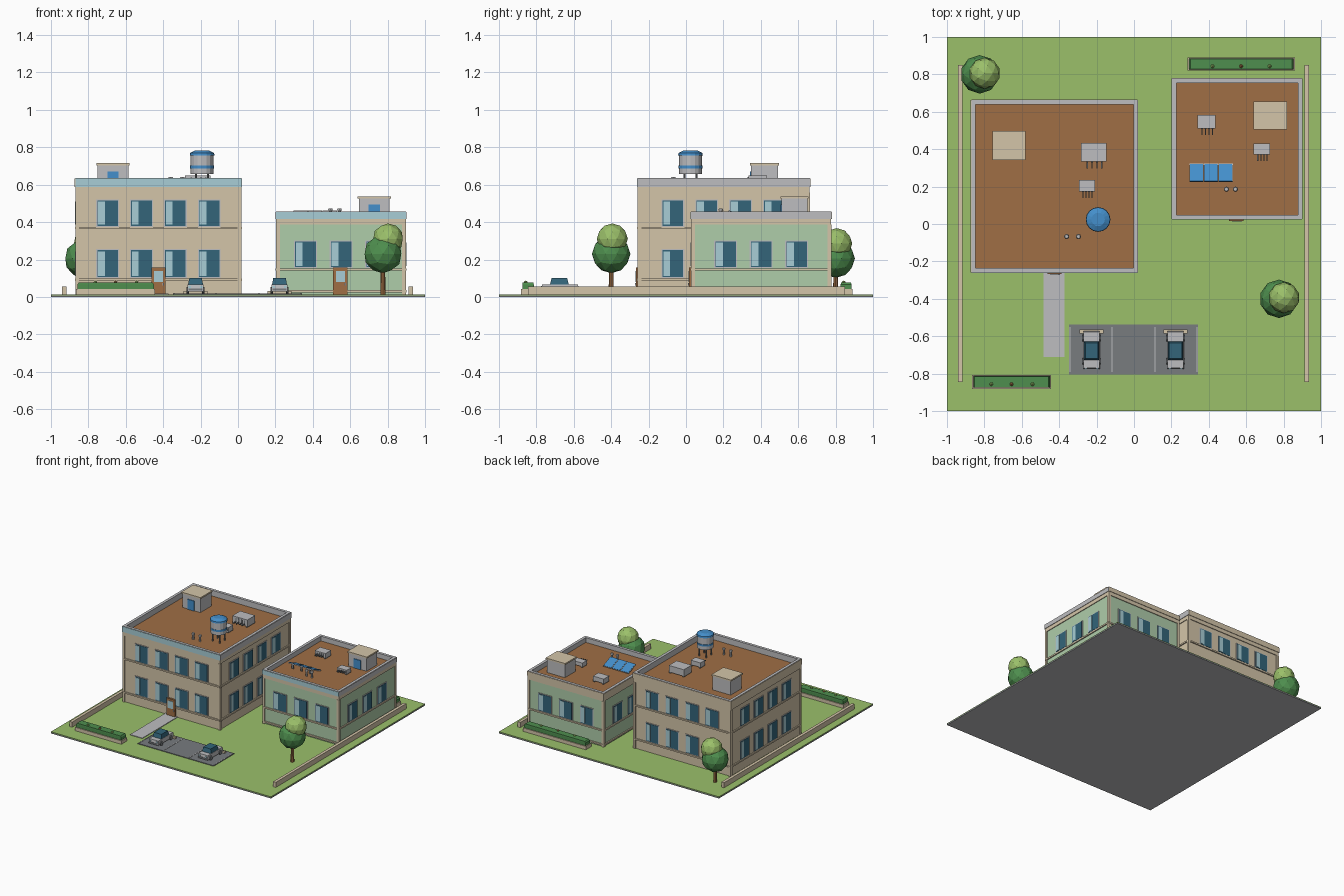
import bpy, bmesh, math
from mathutils import Matrix

if "Cube" in bpy.data.objects:
    bpy.data.objects.remove(bpy.data.objects["Cube"])

# Palette (sRGB 0-255, stored as linear)
PALETTE = {
    "grass": (155, 192, 106), "asphalt": (120, 124, 127), "tan": (212, 197, 169),
    "brown": (160, 111, 69), "sage": (175, 205, 170), "dark_glass": (51, 101, 122),
    "pale_blue": (168, 206, 214), "grey": (190, 190, 192), "blue": (68, 143, 203),
    "leaf": (78, 142, 78),
}
NAMES = list(PALETTE)
MATS = []
for key, rgb in PALETTE.items():
    lin = [((c / 255 + 0.055) / 1.055) ** 2.4 for c in rgb] + [1]
    m = bpy.data.materials.new(key)
    m.use_nodes = True
    m.diffuse_color = lin
    m.node_tree.nodes["Principled BSDF"].inputs["Base Color"].default_value = lin
    MATS.append(m)


class Part:
    """Collects simple solids into one named object."""
    def __init__(self, name):
        self.name, self.bm, self.used = name, bmesh.new(), []

    def paint(self, verts, mat):
        if mat not in self.used:
            self.used.append(mat)
        for f in {f for v in verts for f in v.link_faces}:
            f.material_index = self.used.index(mat)

    def box(self, x0, x1, y0, y1, z0, z1, mat, frame=Matrix(), taper=1.0):
        mtx = frame @ Matrix.Translation(((x0 + x1) / 2, (y0 + y1) / 2, (z0 + z1) / 2)) \
            @ Matrix.Diagonal((x1 - x0, y1 - y0, z1 - z0, 1))
        verts = bmesh.ops.create_cube(self.bm, size=1)["verts"]
        for v in verts:
            if v.co.z > 0:
                v.co.x *= taper
                v.co.y *= taper
            v.co = mtx @ v.co
        self.paint(verts, mat)

    def tube(self, x, y, z0, z1, r0, r1, mat, n=12, frame=Matrix()):
        mtx = frame @ Matrix.Translation((x, y, (z0 + z1) / 2))
        self.paint(bmesh.ops.create_cone(self.bm, cap_ends=True, segments=n, radius1=r0,
                   radius2=r1, depth=z1 - z0, matrix=mtx)["verts"], mat)

    def ball(self, co, r, mat, sub=2):
        self.paint(bmesh.ops.create_icosphere(self.bm, subdivisions=sub, radius=r,
                   matrix=Matrix.Translation(co))["verts"], mat)

    def done(self):
        me = bpy.data.meshes.new(self.name)
        self.bm.to_mesh(me)
        self.bm.free()
        for k in self.used:
            me.materials.append(MATS[NAMES.index(k)])
        ob = bpy.data.objects.new(self.name, me)
        bpy.context.scene.collection.objects.link(ob)


G = 0.014  # lawn height


def building(name, x0, x1, y0, y1, roof_z, top_z, wall, rows, cols, spacing, ledges):
    cx, cy, hx, hy = (x0 + x1) / 2, (y0 + y1) / 2, (x1 - x0) / 2, (y1 - y0) / 2
    p = Part(name + "_walls")
    p.box(x0, x1, y0, y1, G, roof_z - 0.005, wall)
    p.done()
    p = Part(name + "_roof")
    p.box(x0, x1, y0, y1, roof_z - 0.005, roof_z, "brown")
    p.done()
    trim, win, par = Part(name + "_trim"), Part(name + "_windows"), Part(name + "_parapet")
    # Corner piers
    for sx in (-1, 1):
        for sy in (-1, 1):
            px, py = cx + sx * (hx - 0.0035), cy + sy * (hy - 0.0035)
            trim.box(px - 0.0105, px + 0.0105, py - 0.0105, py + 0.0105, G, roof_z - 0.03, "tan")
    # Each side: ledges, cornice, grey parapet with a facing strip, windows; -y is outward
    for k, facing in enumerate(("pale_blue", "grey", "tan", "tan")):
        w, d = (hx, hy) if k % 2 == 0 else (hy, hx)
        f = Matrix.Translation((cx, cy, 0)) @ Matrix.Rotation(k * math.pi / 2, 4, "Z")
        for z in ledges:
            trim.box(-w, w, -d - 0.009, -d, z - 0.006, z + 0.006, "tan", f)
        trim.box(-w - 0.005, w + 0.005, -d - 0.006, -d, roof_z - 0.03, roof_z, "tan", f)
        inset = 0 if k % 2 == 0 else 0.023
        par.box(-w - 0.007 + inset, w + 0.007 - inset, -d - 0.007, -d + 0.016, roof_z, top_z, "grey", f)
        par.box(-w - 0.007, w + 0.007, -d - 0.01, -d - 0.007, roof_z, top_z - 0.003, facing, f)
        for z0, z1 in rows:
            for i in range(cols):
                u = (i - (cols - 1) / 2) * spacing
                win.box(u - 0.061, u + 0.061, -d - 0.004, -d, z0 - 0.005, z1 + 0.005, "grey", f)
                win.box(u - 0.055, u + 0.055, -d - 0.006, -d, z0, z1, "dark_glass", f)
                win.box(u - 0.051, u - 0.015, -d - 0.008, -d, z0 + 0.006, z1 - 0.006, "pale_blue", f)
    for part in (trim, win, par):
        part.done()


def door(name, x, y):
    p = Part(name)
    p.box(x - 0.038, x + 0.038, y - 0.016, y, G, 0.157, "brown")
    p.box(x - 0.024, x + 0.024, y - 0.019, y, 0.08, 0.14, "pale_blue")
    p.tube(x + 0.026, y - 0.018, 0.06, 0.075, 0.004, 0.004, "grey", 6)
    p.done()


def stair_house(name, x0, x1, y0, y1, z, top):
    p = Part(name)
    p.box(x0 + 0.006, x1 - 0.006, y0 + 0.006, y1 - 0.006, z, top - 0.012, "grey")
    p.box(x0, x1, y0, y1, top - 0.012, top, "tan")
    xm = (x0 + x1) / 2
    p.box(xm - 0.03, xm + 0.03, y0, y0 + 0.006, z, top - 0.045, "blue")
    p.done()


def air_unit(name, x0, x1, y0, y1, z, h):
    p = Part(name)
    p.box(x0, x1, y0, y1, z + 0.008, z + h, "grey")
    for i in range(4):
        x = x0 + (x1 - x0) * (0.25 + 0.19 * i)
        p.box(x - 0.003, x + 0.003, y0 - 0.035, y0, z + 0.02, z + 0.026, "asphalt")
        p.box(x - 0.005, x + 0.005, y0 - 0.003, y0, z + 0.015, z + h - 0.01, "asphalt")
    for x in (x0 + 0.008, x1 - 0.008):
        p.box(x - 0.006, x + 0.006, y0, y1, z, z + 0.008, "asphalt")
    p.done()


# Ground: pale underside, dark edge, lawn on top
p = Part("ground_slab")
p.box(-1, 1, -1, 1, 0, 0.002, "grey")
p.box(-1, 1, -1, 1, 0.002, 0.009, "asphalt")
p.box(-1, 1, -1, 1, 0.009, G, "grass")
p.done()
p = Part("front_path")
p.box(-0.484, -0.372, -0.71, -0.25, G, G + 0.005, "grey")
p.done()
p = Part("parking_lot")
p.box(-0.348, 0.342, -0.805, -0.537, G, G + 0.005, "asphalt")
for x in (-0.342, -0.118, 0.112, 0.336):
    p.box(x - 0.003, x + 0.003, -0.79, -0.55, G + 0.005, G + 0.007, "grey")
for x in (-0.227, 0.222):
    p.box(x - 0.065, x + 0.065, -0.585, -0.565, G + 0.005, G + 0.018, "tan")
p.done()
for side, x in (("right", -0.928), ("left", 0.923)):
    p = Part(side + "_boundary_wall")
    p.box(x - 0.012, x + 0.012, -0.845, 0.85, G, 0.056, "tan")
    p.done()

# Buildings and their doors
building("tall_block", -0.863, 0.012, -0.252, 0.655, 0.588, 0.635, "tan",
         [(0.106, 0.25), (0.38, 0.515)], 4, 0.181, (0.092, 0.368))
building("low_block", 0.21, 0.892, 0.033, 0.77, 0.418, 0.457, "sage",
         [(0.16, 0.297)], 3, 0.19, (0.03, 0.147))
door("tall_block_door", -0.425, -0.252)
door("low_block_door", 0.547, 0.033)

# Rooftop equipment
stair_house("tall_stair_house", -0.756, -0.58, 0.342, 0.497, 0.588, 0.715)
stair_house("low_stair_house", 0.64, 0.817, 0.505, 0.655, 0.418, 0.538)
air_unit("air_unit_large", -0.284, -0.148, 0.333, 0.434, 0.588, 0.062)
air_unit("air_unit_small", -0.295, -0.208, 0.173, 0.235, 0.588, 0.045)
air_unit("low_air_unit_large", 0.34, 0.437, 0.511, 0.583, 0.418, 0.045)
air_unit("low_air_unit_small", 0.64, 0.727, 0.372, 0.431, 0.418, 0.038)
p = Part("water_tank")
tx, ty = -0.192, 0.024
for a in range(4):
    ang = math.pi / 4 + a * math.pi / 2
    p.tube(tx + 0.045 * math.cos(ang), ty + 0.045 * math.sin(ang), 0.588, 0.662, 0.006, 0.006, "asphalt", 6)
p.tube(tx, ty, 0.658, 0.765, 0.061, 0.061, "grey", 16)
p.tube(tx, ty, 0.688, 0.703, 0.064, 0.064, "blue", 16)
p.tube(tx, ty, 0.757, 0.770, 0.066, 0.064, "blue", 16)
p.tube(tx, ty, 0.770, 0.784, 0.064, 0.036, "blue", 16)
p.done()
p = Part("roof_vents")
for x, y, z in ((-0.36, -0.067, 0.588), (-0.297, -0.067, 0.588), (0.494, 0.186, 0.418), (0.542, 0.186, 0.418)):
    p.tube(x, y, z, z + 0.046, 0.008, 0.008, "grey", 8)
    p.tube(x, y, z + 0.044, z + 0.054, 0.014, 0.01, "grey", 8)
p.done()
p = Part("solar_panels")
for i in range(3):
    x = 0.334 + i * 0.078
    f = Matrix.Translation((x, 0.274, 0.441)) @ Matrix.Rotation(math.radians(-22), 4, "X")
    p.box(x - 0.008, x + 0.008, 0.232, 0.238, 0.418, 0.453, "asphalt")
    p.box(-0.038, 0.038, -0.052, 0.052, -0.004, 0.002, "grey", f)
    p.box(-0.035, 0.035, -0.05, 0.05, 0.002, 0.004, "blue", f)
p.done()


# Planted beds
def planter(name, x0, x1, y0, y1, flowers):
    p = Part(name)
    p.box(x0, x1, y0, y1, G, 0.042, "tan")
    p.box(x0 + 0.007, x1 - 0.007, y0 + 0.007, y1 - 0.007, 0.042, 0.066, "leaf")
    p.box(x0 + 0.007, x1 - 0.007, y0 + 0.007, y1 - 0.007, 0.066, 0.076, "leaf", taper=0.97)
    ym = (y0 + y1) / 2 - 0.012
    for i, x in enumerate(flowers):
        p.ball((x, ym, 0.077), 0.011, "brown" if i == 1 else "grass", 1)
    p.done()


planter("front_planter", -0.865, -0.443, -0.882, -0.807, (-0.763, -0.655, -0.543))
planter("back_planter", 0.287, 0.86, 0.82, 0.891, (0.42, 0.573, 0.725))

# Trees
for name, x, y, z in (("back_tree", -0.825, 0.8, 0.205), ("front_tree", 0.775, -0.4, 0.23)):
    p = Part(name)
    p.tube(x, y, G, z, 0.014, 0.010, "brown", 8)
    p.ball((x, y, z), 0.103, "leaf")
    p.ball((x + 0.027, y + 0.006, z + 0.08), 0.083, "grass")
    p.done()

# Parked cars
for name, x in (("right_car", -0.227), ("left_car", 0.222)):
    p = Part(name)
    y = -0.672
    p.box(x - 0.044, x + 0.044, y - 0.102, y + 0.1, 0.03, 0.066, "grey", taper=0.95)
    p.box(x - 0.04, x + 0.04, y - 0.055, y + 0.045, 0.066, 0.1, "dark_glass", taper=0.84)
    p.box(x - 0.038, x + 0.038, y - 0.104, y - 0.1, 0.034, 0.044, "asphalt")
    for sx in (-1, 1):
        p.box(x + sx * 0.03 - 0.007, x + sx * 0.03 + 0.007, y - 0.104, y - 0.098, 0.048, 0.058, "pale_blue")
        for sy in (-0.062, 0.062):
            f = Matrix.Translation((x + sx * 0.042, y + sy, 0.036)) @ Matrix.Rotation(math.pi / 2, 4, "Y")
            p.tube(0, 0, -0.007, 0.007, 0.018, 0.018, "asphalt", 10, f)
    p.done()
